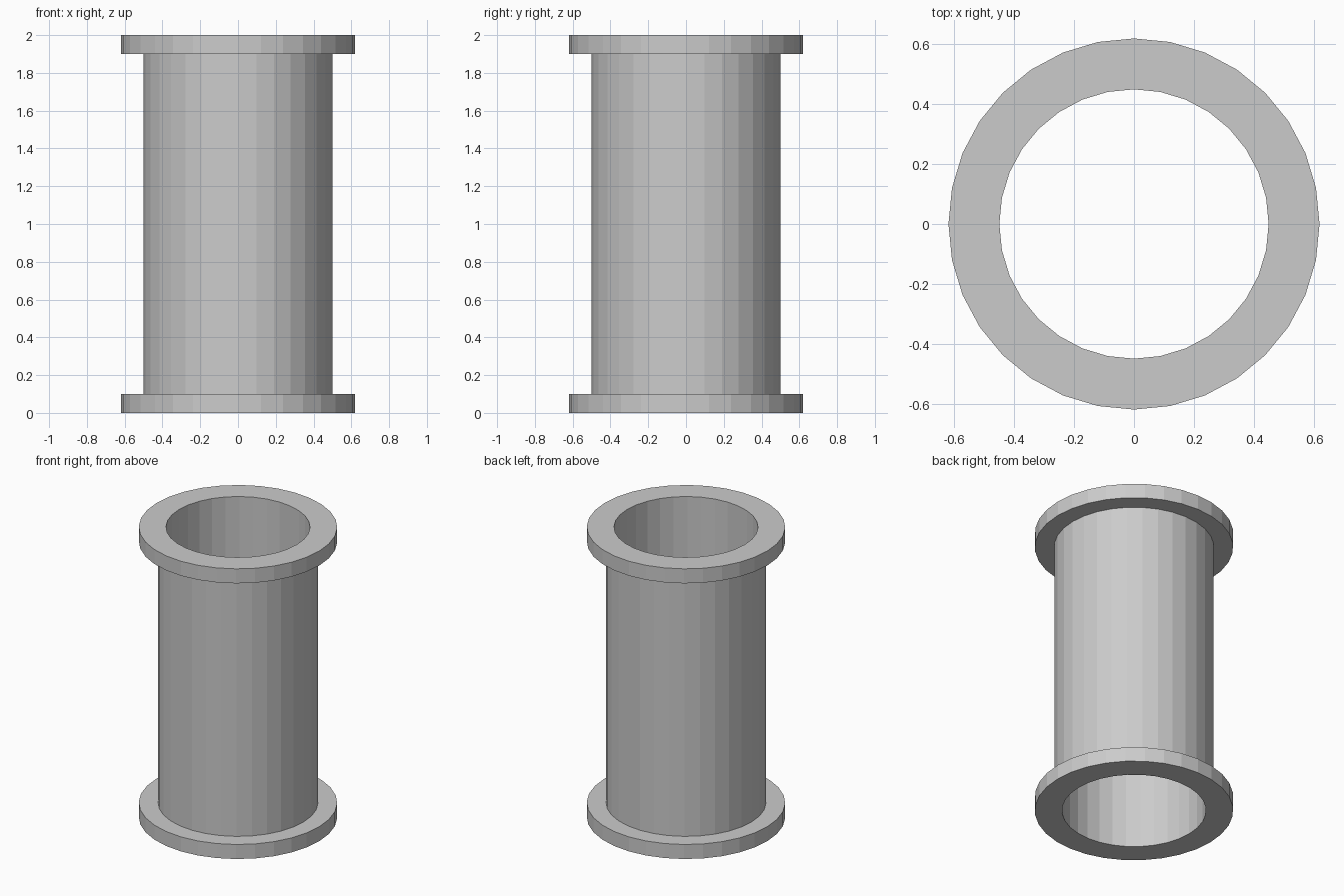
import bpy
import bmesh
from math import cos, sin, tau

SIDES = 32
BORE, WALL, RIM = 0.45, 0.50, 0.62
HEIGHT, LIP = 2.0, 0.10

cube = bpy.data.objects.get("Cube")
if cube:
    bpy.data.objects.remove(cube, do_unlink=True)

# Plain grey for the whole part
grey = bpy.data.materials.new("plain_grey")
grey.use_nodes = True
colour = (0.6, 0.6, 0.6, 1.0)
grey.diffuse_color = colour
grey.node_tree.nodes["Principled BSDF"].inputs["Base Color"].default_value = colour


def lathe(name, profile):
    """Turn a closed (radius, z) profile, listed anticlockwise, around z."""
    bm = bmesh.new()
    rings = []
    for i in range(SIDES):
        a = tau * i / SIDES
        rings.append([bm.verts.new((r * cos(a), r * sin(a), z)) for r, z in profile])
    for i, ring in enumerate(rings):
        after = rings[(i + 1) % SIDES]
        for j in range(len(profile)):
            k = (j + 1) % len(profile)
            bm.faces.new((ring[j], after[j], after[k], ring[k]))
    bmesh.ops.recalc_face_normals(bm, faces=bm.faces)
    mesh = bpy.data.meshes.new(name)
    bm.to_mesh(mesh)
    bm.free()
    mesh.materials.append(grey)
    obj = bpy.data.objects.new(name, mesh)
    bpy.context.collection.objects.link(obj)
    return obj


# Hollow pipe with a flange at each end: lower half, then mirrored upper half
lower = [(BORE, 0), (RIM, 0), (RIM, LIP), (WALL, LIP)]
upper = [(r, HEIGHT - z) for r, z in reversed(lower)]
lathe("flanged_pipe", lower + upper)
